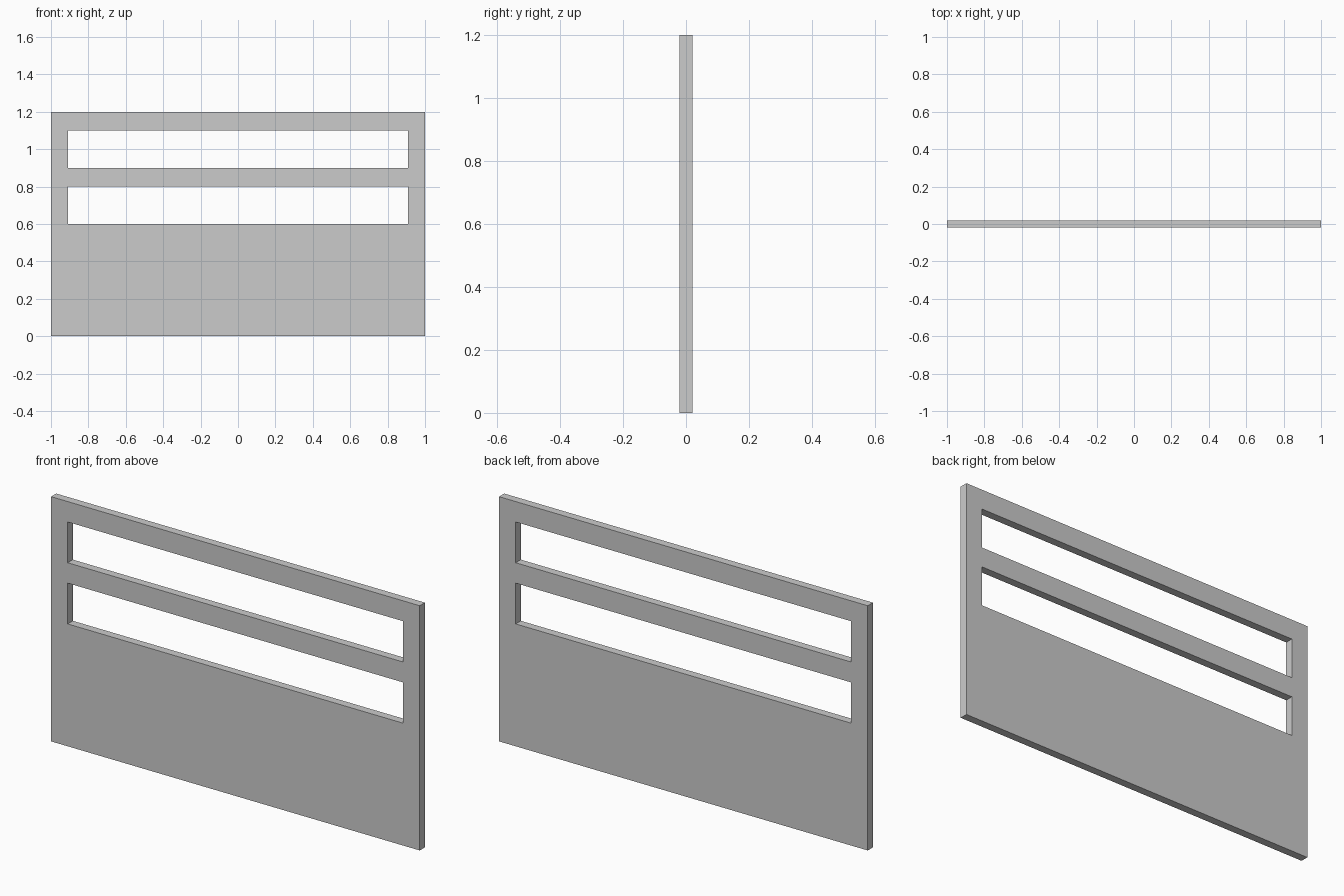
import bpy
import bmesh

if "Cube" in bpy.data.objects:
    bpy.data.objects.remove(bpy.data.objects["Cube"])

THICKNESS = 0.04
XS = [-1.0, -0.91, 0.91, 1.0]            # outer edges and slot ends
ZS = [0.0, 0.6, 0.8, 0.9, 1.1, 1.2]      # solid base, slot, rail, slot, top rail
SLOT_ROWS = (1, 3)

bm = bmesh.new()

# Front face: grid of cells, leaving out the two slots
grid = [[bm.verts.new((x, -THICKNESS / 2, z)) for x in XS] for z in ZS]
for r in range(len(ZS) - 1):
    for c in range(len(XS) - 1):
        if c == 1 and r in SLOT_ROWS:
            continue
        bm.faces.new((grid[r][c], grid[r][c + 1], grid[r + 1][c + 1], grid[r + 1][c]))

# Back face and slot walls: extrude through the thickness
front = bm.faces[:]
ext = bmesh.ops.extrude_face_region(bm, geom=front, use_keep_orig=True)
back = [v for v in ext["geom"] if isinstance(v, bmesh.types.BMVert)]
bmesh.ops.translate(bm, verts=back, vec=(0, THICKNESS, 0))
bmesh.ops.recalc_face_normals(bm, faces=bm.faces[:])

mesh = bpy.data.meshes.new("slotted_panel")
bm.to_mesh(mesh)
bm.free()
panel = bpy.data.objects.new("slotted_panel", mesh)
bpy.context.collection.objects.link(panel)
